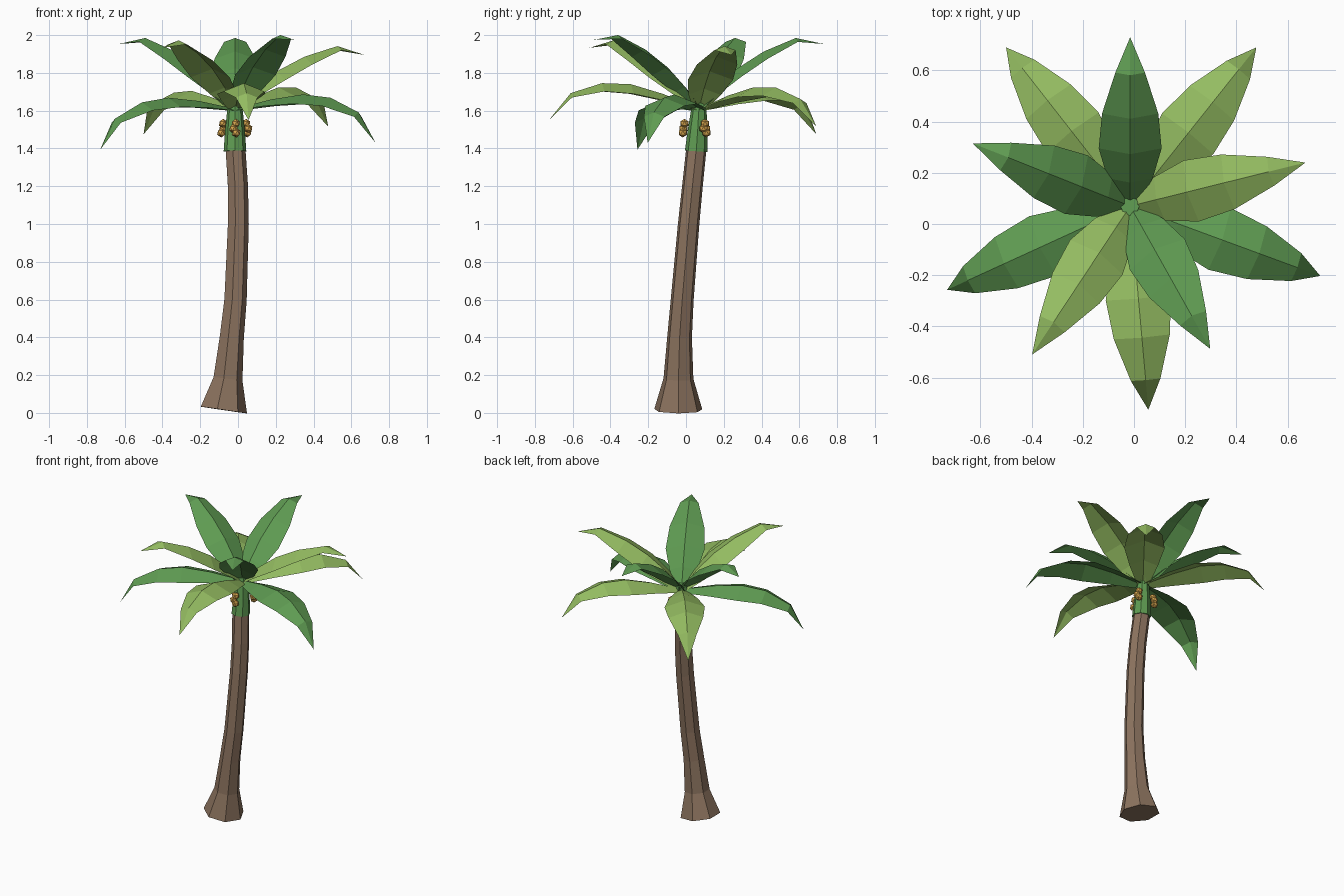
import bpy, bmesh
from math import cos, sin, pi
from mathutils import Vector

cube = bpy.data.objects.get("Cube")
if cube:
    bpy.data.objects.remove(cube)


def material(name, rgb):
    m = bpy.data.materials.new(name)
    m.use_nodes = True
    colour = (*rgb, 1)
    m.diffuse_color = colour
    bsdf = next(n for n in m.node_tree.nodes if n.type == 'BSDF_PRINCIPLED')
    bsdf.inputs["Base Color"].default_value = colour
    bsdf.inputs["Roughness"].default_value = 0.9
    return m


BARK = material("bark brown", (0.26, 0.17, 0.113))
LEAF = material("leaf green", (0.114, 0.328, 0.084))
LIME = material("light leaf green", (0.296, 0.503, 0.12))
NUT = material("golden nut", (0.68, 0.38, 0.075))


def make_object(name, bm, mat):
    mesh = bpy.data.meshes.new(name)
    bm.to_mesh(mesh)
    bm.free()
    mesh.materials.append(mat)
    obj = bpy.data.objects.new(name, mesh)
    bpy.context.collection.objects.link(obj)
    return obj


def tube(name, path, sides, mat):
    """Capped tube; path holds (x, y, z, radius), rings face along the path."""
    bm = bmesh.new()
    points = [Vector(p[:3]) for p in path]
    rings = []
    for i, p in enumerate(points):
        ahead = points[min(i + 1, len(points) - 1)]
        behind = points[max(i - 1, 0)]
        turn = Vector((0, 0, 1)).rotation_difference(ahead - behind)
        r = path[i][3]
        rings.append([bm.verts.new(p + turn @ Vector((r * cos(a), r * sin(a), 0)))
                      for a in (2 * pi * k / sides for k in range(sides))])
    for low, high in zip(rings, rings[1:]):
        for k in range(sides):
            n = (k + 1) % sides
            bm.faces.new((low[k], low[n], high[n], high[k]))
    bm.faces.new(rings[0][::-1])
    bm.faces.new(rings[-1])
    return make_object(name, bm, mat)


# Curved trunk with a flared foot
tube("trunk", [(-0.081, -0.041, 0.016, 0.13), (-0.057, -0.04, 0.18, 0.081),
               (-0.036, -0.034, 0.4, 0.067), (-0.016, -0.02, 0.6, 0.062),
               (-0.001, 0.014, 1.0, 0.058), (-0.003, 0.034, 1.2, 0.056),
               (-0.016, 0.055, 1.4, 0.055)], 7, BARK)

# Green crown shaft
tube("crown_shaft", [(-0.016, 0.054, 1.385, 0.06), (-0.016, 0.062, 1.5, 0.052),
                     (-0.016, 0.07, 1.64, 0.037)], 8, LEAF)

# Rib shape: distance along the chord, arch height, half width
LOW_RIB = [(0, 0, 0.03), (0.23, 0.115, 0.09), (0.44, 0.196, 0.128),
           (0.63, 0.217, 0.11), (0.842, 0.167, 0.058), (1, 0, 0)]
HIGH_RIB = [(0, 0, 0.03), (0.18, 0.078, 0.088), (0.375, 0.13, 0.123),
            (0.595, 0.15, 0.11), (0.842, 0.13, 0.058), (1, 0, 0)]
FOLD = 0.4
ROOT = Vector((-0.015, 0.07, 1.61))


def frond(name, tip, rib, mat):
    """Folded leaf blade arching from the crown to its tip."""
    bm = bmesh.new()
    chord = Vector(tip) - ROOT
    length = chord.length
    along = chord.normalized()
    side = Vector((0, 0, 1)).cross(along).normalized()
    up = along.cross(side)
    rows = []
    for t, h, w in rib:
        mid = ROOT + (along * t + up * h) * length
        row = [mid] if w == 0 else [mid + side * w - up * w * FOLD, mid,
                                    mid - side * w - up * w * FOLD]
        rows.append([bm.verts.new(p) for p in row])
    for a, b in zip(rows, rows[1:]):
        for k in range(2):
            if len(b) == 1:
                bm.faces.new((a[k], a[k + 1], b[0]))
            else:
                bm.faces.new((a[k], a[k + 1], b[k + 1], b[k]))
    return make_object(name, bm, mat)


# Drooping lower fronds
for name, tip, mat in [("back_right", (-0.5, 0.69, 1.475), LIME),
                       ("back_left", (0.478, 0.69, 1.515), LIME),
                       ("left", (0.728, -0.203, 1.43), LEAF),
                       ("front", (0.056, -0.726, 1.55), LIME),
                       ("right", (-0.73, -0.257, 1.393), LEAF)]:
    frond("lower_frond_" + name, tip, LOW_RIB, mat)

# Rising upper fronds
for name, tip, mat in [("back", (-0.015, 0.73, 1.953), LEAF),
                       ("left", (0.67, 0.24, 1.895), LIME),
                       ("front_left", (0.298, -0.488, 1.975), LEAF),
                       ("front_right", (-0.398, -0.51, 1.933), LIME),
                       ("right", (-0.63, 0.315, 1.953), LEAF)]:
    frond("upper_frond_" + name, tip, HIGH_RIB, mat)

# Three nut bunches spaced around the crown shaft
for i in range(3):
    a = -pi / 2 + i * 2 * pi / 3
    out = Vector((cos(a), sin(a), 0))
    side = Vector((-sin(a), cos(a), 0))
    centre = Vector((-0.016, 0.062, 1.505)) + out * 0.074
    bm = bmesh.new()
    for o, s, z in [(-0.004, 0.004, 0.027), (0.005, 0.007, -0.022),
                    (0.002, -0.008, 0)]:
        nut = bmesh.ops.create_icosphere(bm, subdivisions=1, radius=0.025)
        bmesh.ops.translate(bm, verts=nut["verts"],
                            vec=centre + out * o + side * s + Vector((0, 0, z)))
    make_object(f"nut_bunch_{i + 1}", bm, NUT)
